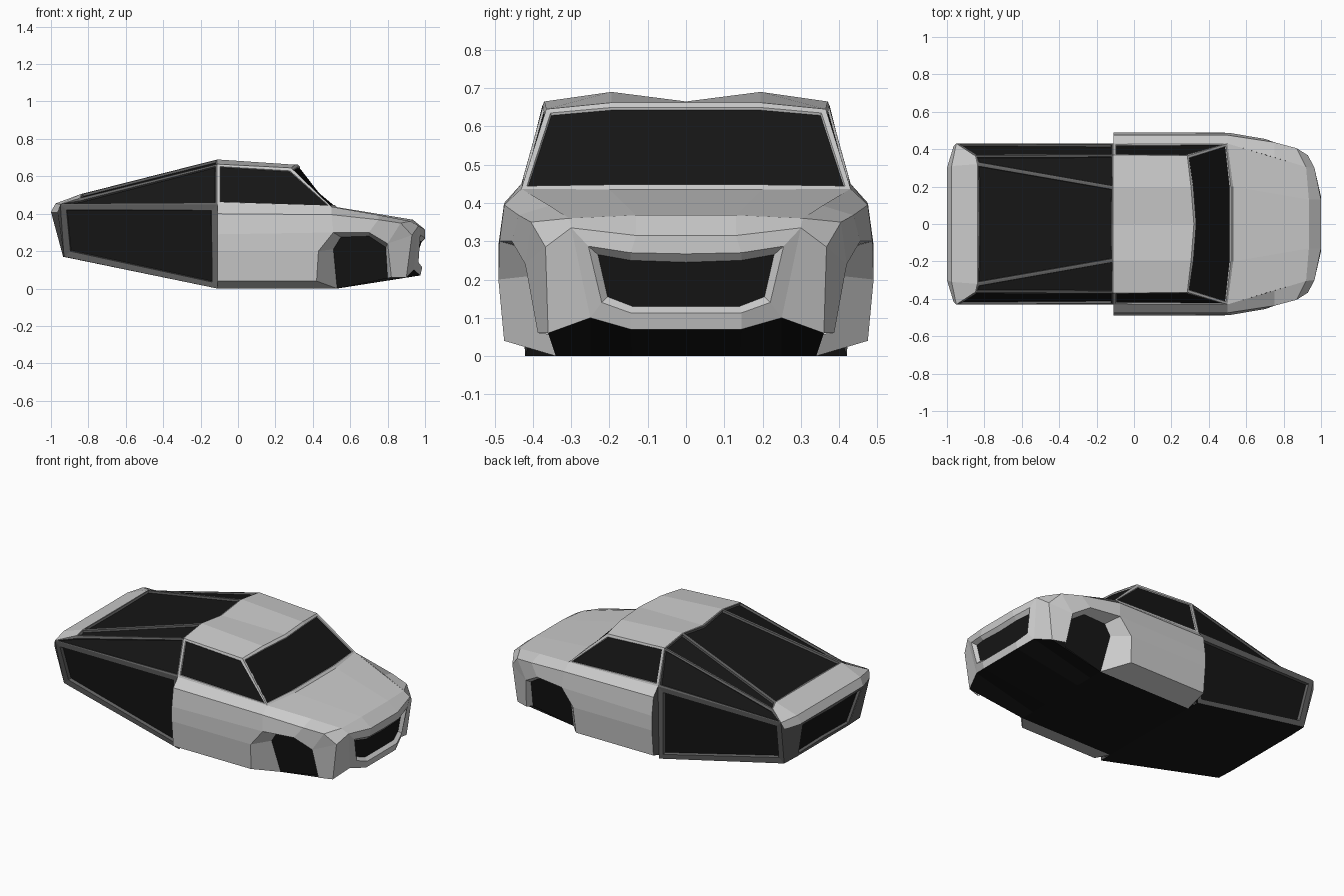
import bpy, bmesh
from mathutils import Vector

if "Cube" in bpy.data.objects:
    bpy.data.objects.remove(bpy.data.objects["Cube"])


def material(name, v):
    m = bpy.data.materials.new(name)
    m.diffuse_color = (v, v, v, 1)
    m.use_nodes = True
    m.node_tree.nodes["Principled BSDF"].inputs["Base Color"].default_value = m.diffuse_color
    return m


DARK = material("dark_panel", 0.008)
FRAME = material("frame_grey", 0.12)
BODY = material("body_grey", 0.6)


def finish(name, bm, mats, mirror):
    bmesh.ops.remove_doubles(bm, verts=bm.verts, dist=1e-4)
    me = bpy.data.meshes.new(name)
    bm.to_mesh(me)
    bm.free()
    for m in mats:
        me.materials.append(m)
    ob = bpy.data.objects.new(name, me)
    bpy.context.collection.objects.link(ob)
    if mirror:
        mod = ob.modifiers.new("mirror", 'MIRROR')
        mod.use_axis = (False, True, False)


def outward(bm):
    bm.normal_update()
    for f in bm.faces:
        if f.normal.dot(f.calc_center_median() - Vector((0, 0, 0.25))) < 0:
            f.normal_flip()
    bm.normal_update()


def skin(name, rows, mat=BODY, mirror=True):
    """Quads between rows of points; coincident points collapse."""
    bm = bmesh.new()
    for r, s in zip(rows, rows[1:]):
        for i in range(len(r) - 1):
            pts = []
            for p in (r[i], r[i + 1], s[i + 1], s[i]):
                if p not in pts:
                    pts.append(p)
            if len(pts) > 2:
                bm.faces.new([bm.verts.new(p) for p in pts])
    bmesh.ops.remove_doubles(bm, verts=bm.verts, dist=1e-4)
    outward(bm)
    finish(name, bm, [mat], mirror)


def panel(name, pts, mat=DARK, mirror=True):
    bm = bmesh.new()
    bm.faces.new([bm.verts.new(p) for p in pts])
    outward(bm)
    finish(name, bm, [mat], mirror)


def framed(name, pts, width, depth, frame=FRAME, mirror=True):
    """Border strip around a recessed dark panel."""
    bm = bmesh.new()
    f = bm.faces.new([bm.verts.new(p) for p in pts])
    outward(bm)
    bmesh.ops.inset_individual(bm, faces=[f], thickness=width, depth=0)
    bmesh.ops.inset_individual(bm, faces=[f], thickness=0.004, depth=-depth)
    f.material_index = 1
    finish(name, bm, [frame, DARK], mirror)


def both(half):
    """Close a half outline, given from centre line to centre line."""
    return half + [(x, -y, z) for x, y, z in reversed(half) if y > 0]


# shared lines of the cab
belt = [(-0.11, .43, .45), (.50, .43, .437), (.75, .356, .393), (.92, .305, .36)]
shoulder = [(-0.11, .475, .40), (.50, .475, .395), (.75, .437, .368), (.87, .405, .35)]
arch = [(.42, .475, .04), (.43, .49, .2), (.51, .487, .3), (.70, .455, .3),
        (.80, .42, .24), (.82, .387, .06)]
well = [(.53, .34, 0), (.51, .40, .21), (.55, .40, .275), (.70, .40, .28),
        (.79, .385, .22), (.80, .35, .055)]
nose_top = [(1, 0, .315), (1, .13, .315), (.965, .30, .335), (.93, .367, .285)]
chin = [(.975, 0, .07), (.975, .145, .07), (.94, .25, .10), (.90, .36, .06)]
rear_section = [(-0.11, .34, 0), (-0.11, .475, .04), (-0.11, .49, .2),
                (-0.11, .49, .29), shoulder[0]]

# body sides, fenders and wheel arches
skin("door_side", [rear_section, [well[0], *arch[:3], shoulder[1]]])
skin("shoulder_strip", [belt, shoulder])
skin("fender_upper", [shoulder[1:], arch[2:5]])
skin("fender_front", [[shoulder[3], nose_top[3], chin[3]], [arch[4], arch[4], arch[5]]])
panel("fender_corner", [belt[3], shoulder[3], nose_top[3], nose_top[2]], BODY)
skin("arch_lip", [arch, well])
panel("wheel_well", well)
panel("cab_rear_step", rear_section + [belt[0]], FRAME)

# hood and roof
skin("hood", [[(.53, 0, .435), (.53, .2, .435), belt[1]],
              [(.935, 0, .368), (.935, .13, .368), belt[3]], nose_top[:3]])
roof_back = [(-0.11, 0, .665), (-0.11, .195, .69), (-0.11, .37, .665)]
roof_front = [(.32, 0, .662), (.305, .195, .662), (.285, .365, .645)]
skin("roof", [roof_back, roof_front])

# nose with recessed grille
ring = [(1, 0, .267), (1, .145, .27), (.975, .255, .287),
        (.965, .22, .14), (.985, .145, .113), (.985, 0, .113)]
inner = [(.98, 0, .245), (.98, .145, .25), (.955, .23, .265),
         (.95, .205, .155), (.965, .14, .13), (.965, 0, .13)]
skin("nose", [nose_top[:3] + chin[2::-1], ring])
panel("nose_corner", [nose_top[2], nose_top[3], chin[3], chin[2]], BODY)
skin("grille_surround", [ring, inner])
panel("grille", both(inner), DARK, False)

# windows
framed("windshield", both([(.53, 0, .435), (.53, .2, .435), belt[1],
                           roof_front[2], roof_front[1], roof_front[0]]),
       .018, .006, BODY, False)
framed("side_window", [belt[0], roof_back[2], roof_front[2], belt[1]], .018, .006, BODY)

# rear frame with inset panels
deck_in, deck_out = (-0.84, .32, .505), (-0.85, .365, .482)
tail_side = (-0.95, .43, .45)
tail_low = (-0.93, .37, .17)
framed("rear_side_panel", [belt[0], tail_side, tail_low, (-0.11, .42, 0)], .045, .02)
framed("rear_quarter_panel", [belt[0], roof_back[2], deck_out, tail_side], .016, .012)
framed("rear_sail_panel", [roof_back[2], roof_back[1], deck_in, deck_out], .014, .012)
framed("rear_deck_panel", both([roof_back[0], roof_back[1], deck_in, (-0.84, 0, .505)]),
       .014, .012, FRAME, False)

# tail
edge = [(-0.975, 0, .455), (-0.975, .31, .455), tail_side]
lip = [(-1, 0, .41), (-1, .30, .41), (-0.965, .415, .41)]
skin("tail_top", [[(-0.84, 0, .505), deck_in, deck_out], edge, lip])
panel("tail_corner", [lip[1], lip[2], tail_side, tail_low, (-0.935, .26, .17)], FRAME)
framed("tail_panel", both([lip[0], lip[1], (-0.935, .26, .17), (-0.935, 0, .17)]),
       .025, .015, FRAME, False)

# underside
skin("floor", [[(-0.935, 0, .17), (-0.935, .13, .17), (-0.935, .26, .17), tail_low],
               [(-0.11, 0, 0), (-0.11, .14, 0), (-0.11, .28, 0), (-0.11, .42, 0)],
               [(-0.11, 0, 0), (-0.11, .14, 0), (-0.11, .28, 0), (-0.11, .34, 0)],
               [(.53, 0, 0), (.53, .14, 0), (.53, .25, 0), well[0]], chin], DARK)
